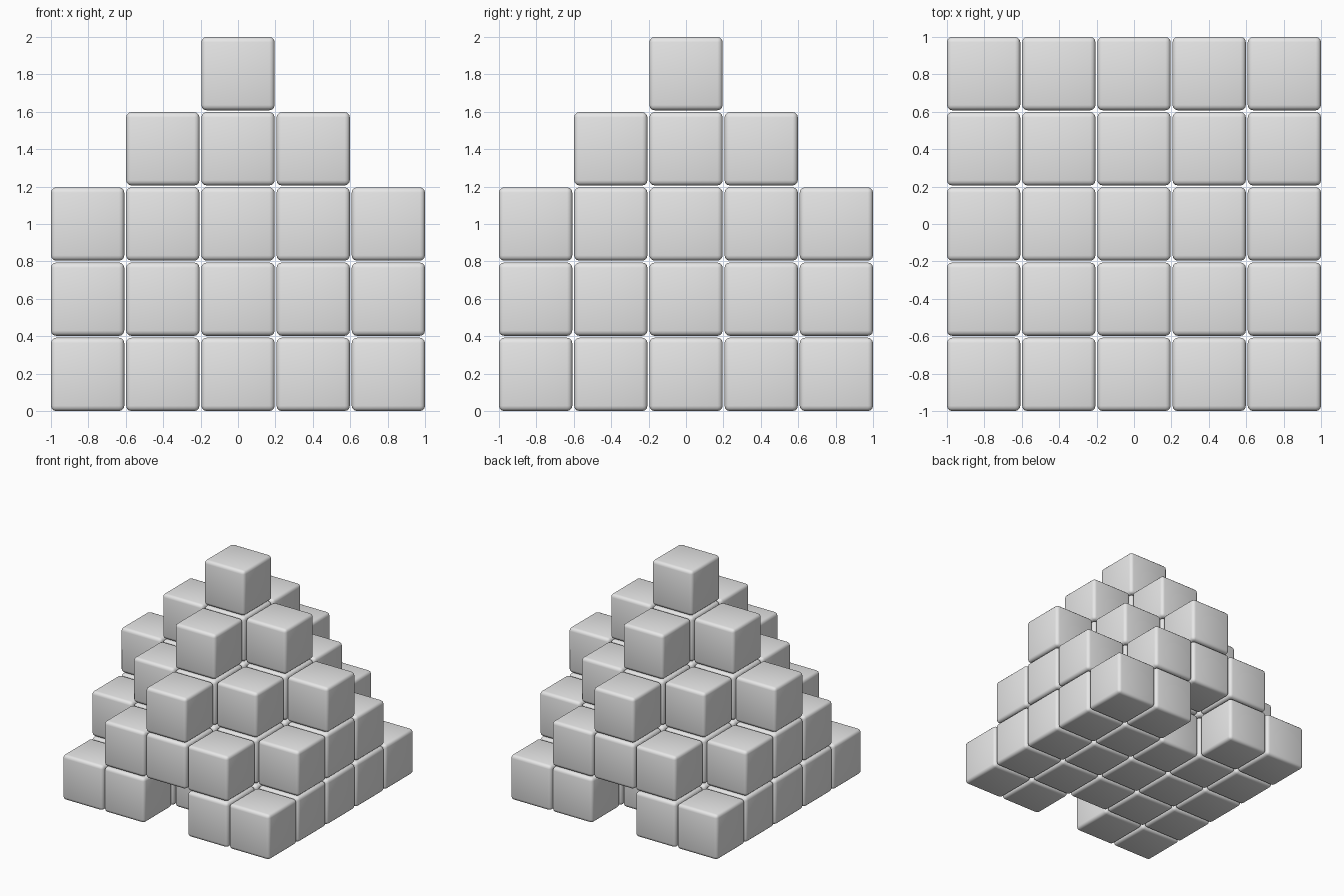
import bpy
import bmesh

default_cube = bpy.data.objects.get("Cube")
if default_cube:
    bpy.data.objects.remove(default_cube, do_unlink=True)

SIZE = 0.392    # edge length of one block
PITCH = 0.402   # spacing of the blocks
LAYERS = 5

# Single grey material
grey = bpy.data.materials.new("light_grey")
grey.use_nodes = True
colour = (0.8, 0.8, 0.8, 1.0)
grey.diffuse_color = colour
grey.node_tree.nodes["Principled BSDF"].inputs["Base Color"].default_value = colour

# One rounded block, shared by every block in the stack
block = bpy.data.meshes.new("rounded_block")
bm = bmesh.new()
bmesh.ops.create_cube(bm, size=SIZE)
bmesh.ops.bevel(bm, geom=bm.edges[:], offset=0.028, segments=3,
                profile=0.5, affect='EDGES')
for face in bm.faces:
    face.smooth = True
bm.to_mesh(block)
bm.free()
block.materials.append(grey)


def add_block(i, j, k):
    obj = bpy.data.objects.new(f"block_layer_{k + 1}", block)
    obj.location = (i * PITCH, j * PITCH, SIZE / 2 + k * PITCH)
    bpy.context.collection.objects.link(obj)


# Stepped pyramid: each layer is a diamond that shrinks by one block
half = LAYERS // 2
for k in range(LAYERS):
    for i in range(-half, half + 1):
        for j in range(-half, half + 1):
            doorway = k == 0 and i == 0 and abs(j) == half
            if abs(i) + abs(j) <= LAYERS - 1 - k and not doorway:
                add_block(i, j, k)
